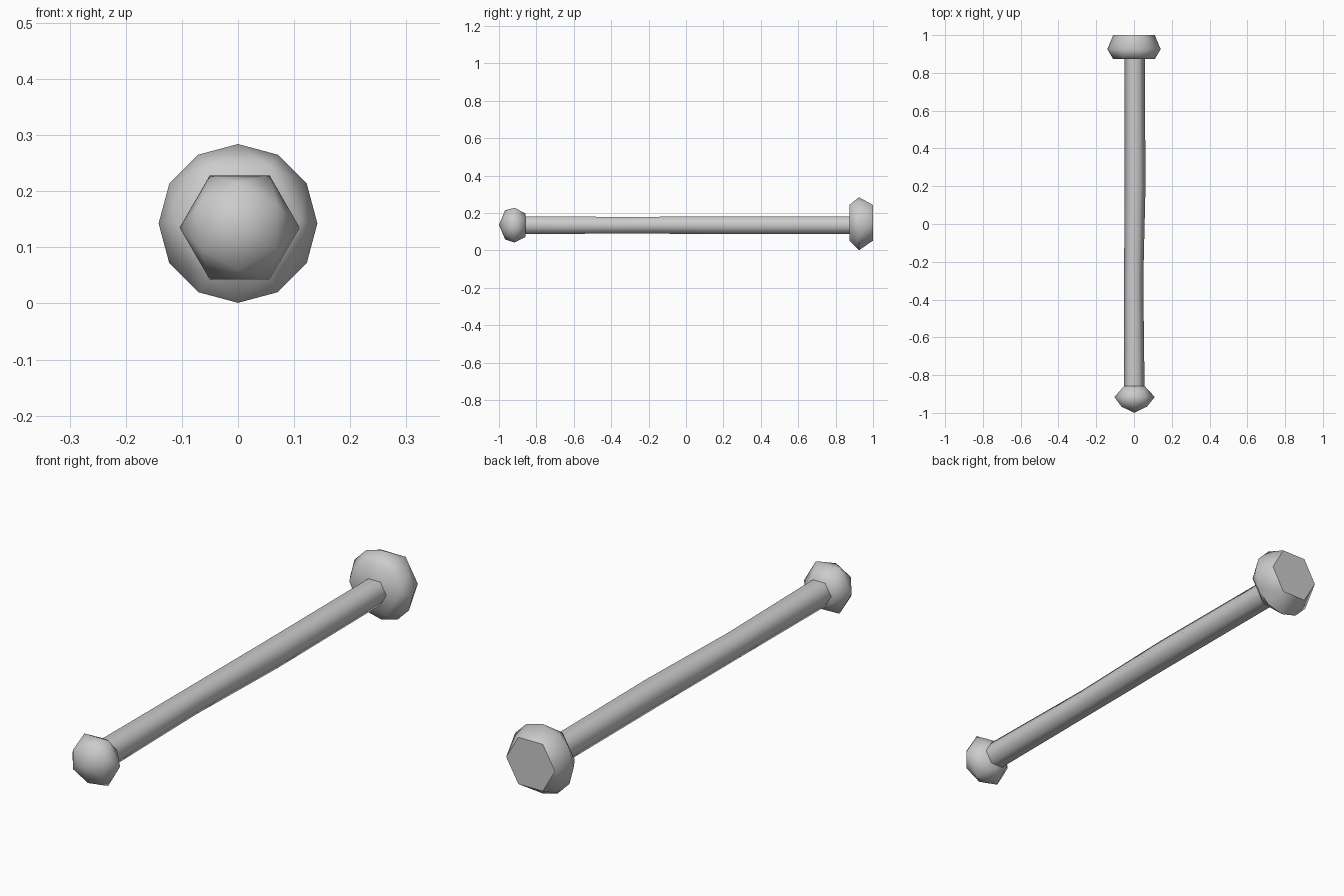
import bpy, bmesh
from math import cos, sin, tau, radians

if "Cube" in bpy.data.objects:
    bpy.data.objects.remove(bpy.data.objects["Cube"])


def ring(bm, y, r, n=6, cx=0.0, cz=0.14, turn=0.0):
    """Loop of n vertices around the y axis."""
    return [bm.verts.new((cx + r * cos(tau * (i + turn) / n), y,
                          cz + r * sin(tau * (i + turn) / n))) for i in range(n)]


def finish(bm, name, angle):
    bmesh.ops.recalc_face_normals(bm, faces=bm.faces[:])
    mesh = bpy.data.meshes.new(name)
    bm.to_mesh(mesh)
    bm.free()
    obj = bpy.data.objects.new(name, mesh)
    bpy.context.collection.objects.link(obj)
    bpy.ops.object.select_all(action='DESELECT')
    obj.select_set(True)
    bpy.context.view_layer.objects.active = obj
    bpy.ops.object.shade_smooth_by_angle(angle=radians(angle))


# Hexagonal shaft with a slight bend
bm = bmesh.new()
rings = [ring(bm, y, r, cx=cx, cz=0.135) for y, r, cx in
         [(-0.87, 0.055, 0.001), (-0.3, 0.051, -0.002),
          (0.2, 0.055, 0.006), (0.88, 0.054, 0.003)]]
for a, b in zip(rings, rings[1:]):
    for i in range(6):
        j = (i + 1) % 6
        bm.faces.new((a[i], a[j], b[j], b[i]))
bm.faces.new(rings[0])
bm.faces.new(rings[-1])
finish(bm, "shaft", 65)

# Small knob: staggered hexagons closing to a point
bm = bmesh.new()
inner = ring(bm, -0.857, 0.062, cx=0.002, cz=0.135, turn=0.5)
middle = ring(bm, -0.916, 0.107, cx=0.003, cz=0.135)
outer = ring(bm, -0.967, 0.078, cx=0.001, cz=0.137, turn=0.5)
tip = bm.verts.new((0.002, -1.0, 0.137))
for i in range(6):
    j = (i + 1) % 6
    for staggered in (inner, outer):
        bm.faces.new((middle[i], middle[j], staggered[i]))
        bm.faces.new((staggered[i], middle[j], staggered[j]))
    bm.faces.new((outer[i], outer[j], tip))
bm.faces.new(inner)
finish(bm, "knob", 80)

# Large head: twelve-sided rim between two flat hexagonal caps
bm = bmesh.new()
rim = ring(bm, 0.925, 0.1415, n=12, cz=0.1425)
for y in (0.873, 1.0):
    cap = ring(bm, y, 0.11, cz=0.148)
    bm.faces.new(cap)
    for i in range(6):
        j = (i + 1) % 6
        p, q, s = rim[2 * i], rim[2 * i + 1], rim[(2 * i + 2) % 12]
        bm.faces.new((cap[i], p, q))
        bm.faces.new((cap[i], q, cap[j]))
        bm.faces.new((cap[j], q, s))
finish(bm, "head", 55)
